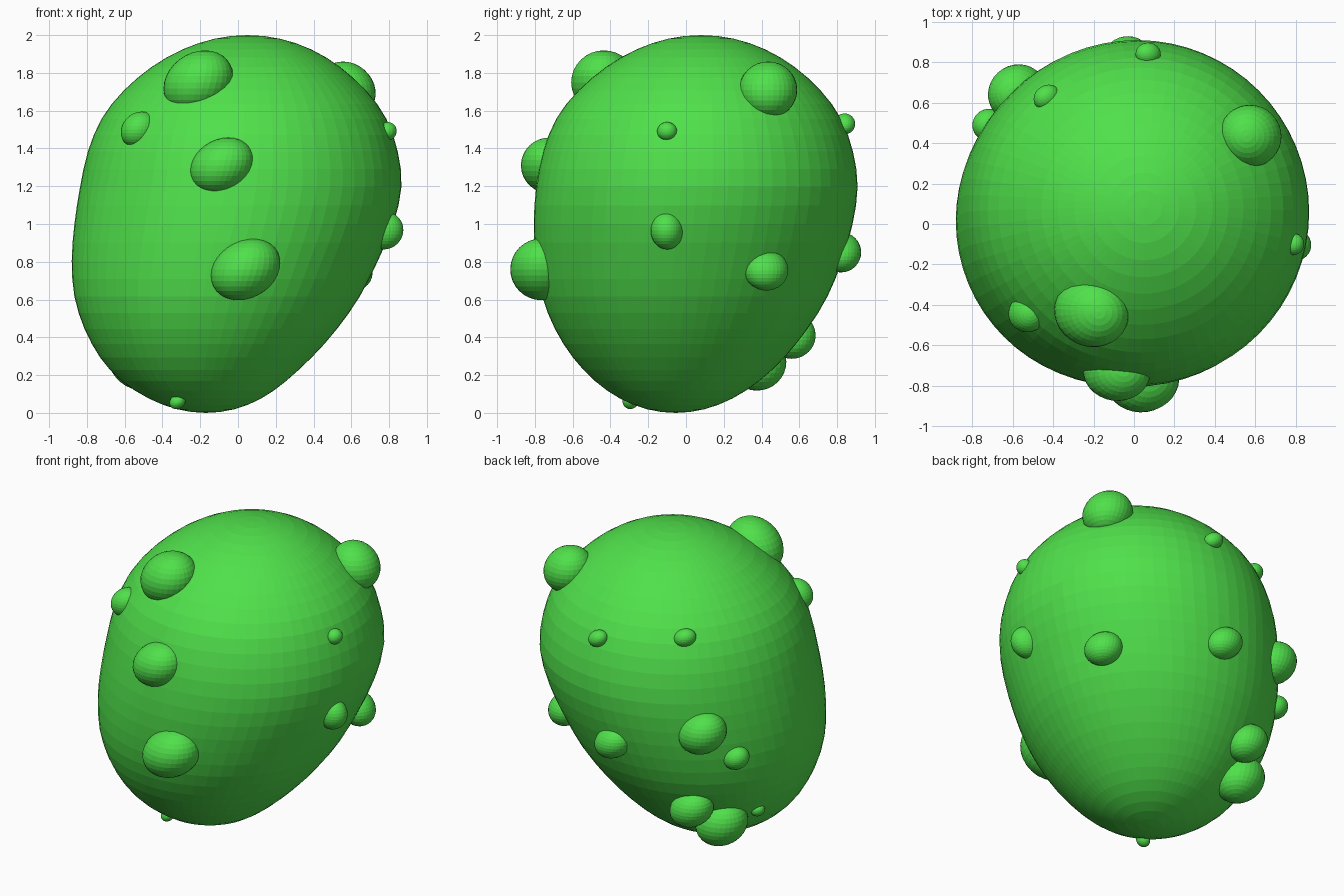
import bpy, bmesh
from mathutils import Matrix, Vector

if "Cube" in bpy.data.objects:
    bpy.data.objects.remove(bpy.data.objects["Cube"])

green = bpy.data.materials.new("green")
green.diffuse_color = (0.08, 0.75, 0.07, 1)
green.use_nodes = True
green.node_tree.nodes["Principled BSDF"].inputs["Base Color"].default_value = green.diffuse_color

# body profile at z = 0, 0.2 ... 2.0: width factor, x centre, y centre
WIDTH = [.775, .785, .80, .817, .826, .844, .868, .89, .91, .90, .89]
CX = [-.17, -.18, -.152, -.114, -.071, -.022, .015, .026, .033, .04, .05]
CY = [-.055, -.045, -.03, -.008, .015, .038, .058, .064, .068, .075, .08]


def sample(table, z):
    """Smooth (Catmull-Rom) lookup in a profile table."""
    t = min(max(z / 0.2, 0), 9.9999)
    i = int(t)
    f = t - i
    p = [table[min(max(i + k, 0), 10)] for k in (-1, 0, 1, 2)]
    return p[1] + 0.5 * f * (p[2] - p[0] + f * (2 * p[0] - 5 * p[1] + 4 * p[2] - p[3]
                             + f * (3 * (p[1] - p[2]) + p[3] - p[0])))


def ball(name, segments, rings):
    """Flat-shaded unit sphere, returned as object and bmesh."""
    mesh = bpy.data.meshes.new(name)
    obj = bpy.data.objects.new(name, mesh)
    bpy.context.collection.objects.link(obj)
    mesh.materials.append(green)
    bm = bmesh.new()
    bmesh.ops.create_uvsphere(bm, u_segments=segments, v_segments=rings, radius=1)
    return obj, bm


# leaning egg-shaped body
body, bm = ball("body", 64, 32)
for v in bm.verts:
    z = v.co.z + 1
    w = sample(WIDTH, z)
    v.co = (v.co.x * w + sample(CX, z), v.co.y * w + sample(CY, z), z)
bm.to_mesh(body.data)
bm.free()

# round bumps: x, y, z, radius, sideways stretch
BUMPS = [
    (-.21, -.435, 1.75, .178, 1.03), (-.525, -.44, 1.50, .10, .93),
    (-.085, -.725, 1.31, .155, 1.06), (.04, -.765, .76, .172, 1.05),
    (.575, .435, 1.71, .158, .98), (.79, -.10, 1.49, .052, 1.02),
    (.775, -.10, .965, .105, .82), (.60, .425, .755, .113, 1.06),
    (-.03, .82, .85, .112, 1.05), (.07, .84, 1.53, .058, 1.05),
    (-.43, .625, 1.585, .062, 1.1), (-.575, .645, .99, .147, 1),
    (-.72, .49, .80, .08, 1), (-.435, .56, .41, .13, 1.03),
    (-.53, .375, .27, .16, 1), (-.69, .22, .34, .045, 1), (-.32, -.295, .06, .042, 1),
]
for i, (x, y, z, r, stretch) in enumerate(BUMPS, 1):
    bump, bm = ball(f"bump_{i}", 32, 16)
    # columns: outward, sideways, up (leaning along the twist of the body)
    n = Vector((x - sample(CX, z), y - sample(CY, z), 0)).normalized()
    side = Vector((-n.y, n.x, 0))
    up = Vector((-.22 * n.y, 0, .95))
    frame = Matrix((n * .96, side * stretch, up)).transposed()
    for v in bm.verts:
        v.co = frame @ v.co * r
    bm.to_mesh(bump.data)
    bm.free()
    bump.location = (x, y, z)
